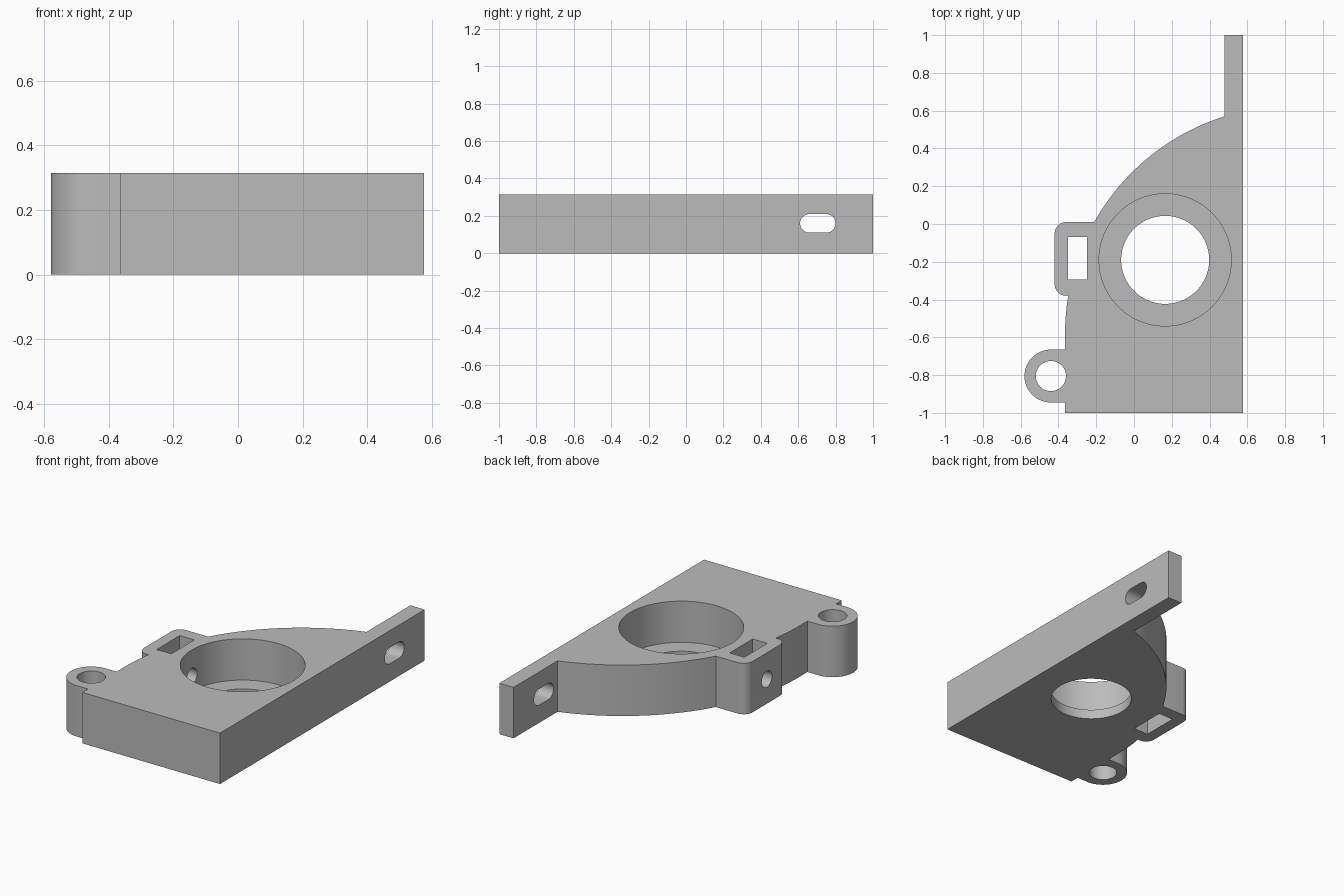
import bpy, bmesh
from math import radians, cos, sin, pi
from mathutils import Matrix, Vector

cube = bpy.data.objects.get("Cube")
if cube:
    bpy.data.objects.remove(cube, do_unlink=True)

HEIGHT = 0.315
BORE = (0.165, -0.19)
EAR = (-0.44, -0.805)

grey = bpy.data.materials.new("mid_grey")
grey.use_nodes = True
grey.diffuse_color = (0.5, 0.5, 0.5, 1)
grey.node_tree.nodes["Principled BSDF"].inputs["Base Color"].default_value = (0.5, 0.5, 0.5, 1)


def arc(centre, radius, start, end, steps):
    """Points along an arc, angles in degrees."""
    angles = [radians(start + (end - start) * i / steps) for i in range(steps + 1)]
    return [(centre[0] + radius * cos(a), centre[1] + radius * sin(a)) for a in angles]


def prism(name, outline, low, high, matrix=Matrix()):
    """Extrude a flat outline between two heights."""
    bm = bmesh.new()
    face = bm.faces.new([bm.verts.new((x, y, low)) for x, y in outline])
    top = bmesh.ops.extrude_face_region(bm, geom=[face])["geom"]
    bmesh.ops.translate(bm, vec=(0, 0, high - low),
                        verts=[v for v in top if isinstance(v, bmesh.types.BMVert)])
    bmesh.ops.recalc_face_normals(bm, faces=bm.faces)
    bm.transform(matrix)
    mesh = bpy.data.meshes.new(name)
    bm.to_mesh(mesh)
    bm.free()
    mesh.materials.append(grey)
    obj = bpy.data.objects.new(name, mesh)
    bpy.context.collection.objects.link(obj)
    return obj


def circle(centre, radius, steps=64):
    return arc(centre, radius, 0, 360, steps)[:-1]


# Plate outline: straight rail, curved flank, clamp lug and screw ear
flank = (0.84, -0.58)
outline = [(-0.365, -1), (0.577, -1), (0.577, 1), (0.48, 1)]
outline += arc(flank, 1.205, 107.4, 150.7, 24)
outline += arc((-0.36, -0.05), 0.06, 90, 180, 8)
outline += arc((-0.36, -0.32), 0.06, 180, 270, 8)
outline += arc(flank, 1.205, 170.4, 180, 6)
outline += [(-0.365, EAR[1] + 0.14)]
outline += arc(EAR, 0.14, 90, 270, 32)
outline += [(-0.365, EAR[1] - 0.14)]
bracket = prism("bracket_plate", outline, 0, HEIGHT)

# Sideways cutters: local x -> y, local y -> z, local z -> x
sideways = Matrix(((0, 0, 1, 0), (1, 0, 0, 0), (0, 1, 0, 0), (0, 0, 0, 1)))
slot = arc((0.75, 0.16), 0.05, -90, 90, 16) + arc((0.66, 0.16), 0.05, 90, 270, 16)
pocket = [(-0.35, -0.295), (-0.25, -0.295), (-0.25, -0.07), (-0.35, -0.07)]

cutters = [
    prism("counterbore_cutter", circle(BORE, 0.35, 96), 0.06, 0.5),
    prism("through_hole_cutter", circle(BORE, 0.233, 96), -0.2, 0.4),
    prism("ear_hole_cutter", circle(EAR, 0.08, 48), -0.2, 0.5),
    prism("nut_pocket_cutter", pocket, -0.2, 0.5),
    prism("clamp_screw_cutter", circle((-0.19, 0.152), 0.05, 32), -0.6, 0.0, sideways),
    prism("rail_slot_cutter", slot, 0.3, 0.8, sideways),
]
for cutter in cutters:
    cutter.hide_render = True
    cut = bracket.modifiers.new(cutter.name, "BOOLEAN")
    cut.operation = "DIFFERENCE"
    cut.solver = "EXACT"
    cut.object = cutter

# Bake the cuts and drop the cutters
bpy.context.view_layer.update()
graph = bpy.context.evaluated_depsgraph_get()
baked = bpy.data.meshes.new_from_object(bracket.evaluated_get(graph))
bracket.modifiers.clear()
bracket.data = baked
for cutter in cutters:
    bpy.data.objects.remove(cutter, do_unlink=True)

# Smooth the curved walls, keep the rims sharp
bpy.ops.object.select_all(action="DESELECT")
bracket.select_set(True)
bpy.context.view_layer.objects.active = bracket
bpy.ops.object.shade_smooth_by_angle(angle=radians(30))
